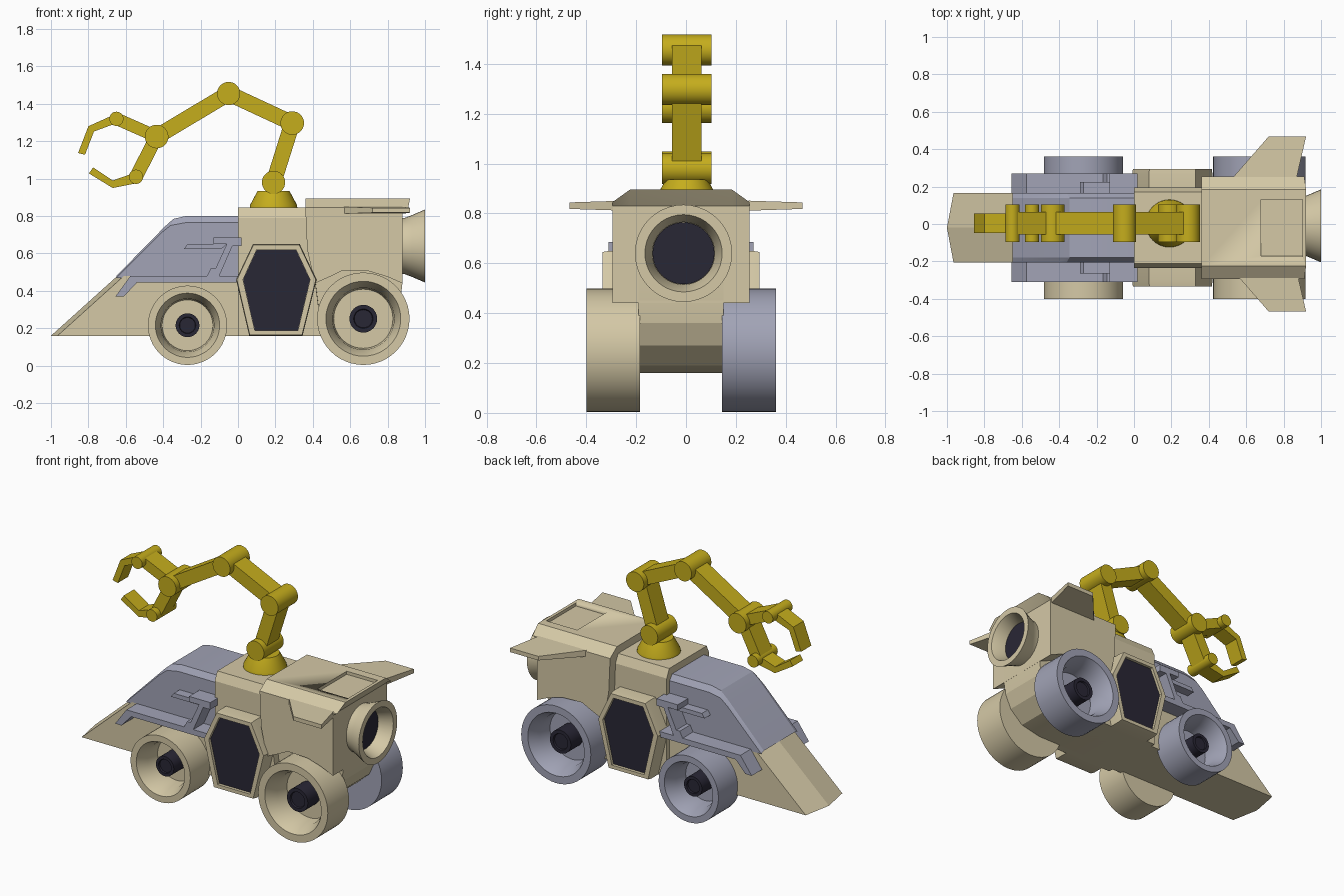
import bpy, bmesh, math
from mathutils import Vector

if "Cube" in bpy.data.objects:
    bpy.data.objects.remove(bpy.data.objects["Cube"])

CY = -0.02  # centre line of the hull


def material(name, rgb):
    m = bpy.data.materials.new(name)
    m.diffuse_color = (*rgb, 1)
    m.use_nodes = True
    m.node_tree.nodes["Principled BSDF"].inputs["Base Color"].default_value = m.diffuse_color
    return m


TAN = material("tan", (0.66, 0.58, 0.38))
BLUE = material("blue_grey", (0.36, 0.37, 0.47))
DARK = material("dark", (0.022, 0.02, 0.036))
YELLOW = material("yellow", (0.56, 0.42, 0.012))


def loft(name, rings, mat, angle=25):
    """Skin equal-length rings of points and cap both ends."""
    bm = bmesh.new()
    vs = [[bm.verts.new(p) for p in r] for r in rings]
    n = len(vs[0])
    for a, b in zip(vs, vs[1:]):
        for i in range(n):
            j = (i + 1) % n
            bm.faces.new((a[i], a[j], b[j], b[i]))
    bm.faces.new(vs[0])
    bm.faces.new(vs[-1])
    bmesh.ops.recalc_face_normals(bm, faces=bm.faces)
    for f in bm.faces:
        f.smooth = True
    me = bpy.data.meshes.new(name)
    bm.to_mesh(me)
    bm.free()
    me.set_sharp_from_angle(angle=math.radians(angle))
    me.materials.append(mat)
    ob = bpy.data.objects.new(name, me)
    bpy.context.collection.objects.link(ob)
    return ob


def prism(name, prof, y0, y1, mat):
    return loft(name, [[(x, y, z) for x, z in prof] for y in (y0, y1)], mat, 15)


def hull(name, outer, inner, w_out, w_in, mat):
    """Side profile across the width, with a narrower, taller middle."""
    rings = [[(x, CY + w, z) for x, z in p] for w, p in
             ((-w_out, outer), (-w_in, inner), (w_in, inner), (w_out, outer))]
    return loft(name, rings, mat, 15)


def lathe(name, prof, origin, axis, mat, n=40):
    """Revolve (radius, distance) pairs about an axis."""
    ax = Vector(axis)
    u = ax.orthogonal().normalized()
    v = ax.cross(u)
    o = Vector(origin)
    rings = [[o + ax * t + r * (u * math.cos(a) + v * math.sin(a))
              for a in (2 * math.pi * i / n for i in range(n))] for r, t in prof]
    return loft(name, rings, mat, 30)


# Nose wedge with a pointed leading edge
def nose_ring(y, dx):
    p = [(-1 + dx, 0.16), (-0.645 + dx, 0.48), (0.02, 0.48), (0.04, 0.16)]
    return [(x, y, z) for x, z in p]


loft("nose", [nose_ring(CY - 0.185, 0.035), nose_ring(CY, 0), nose_ring(CY + 0.185, 0.035)], TAN, 3)

# Hood
hull("hood",
     [(-0.65, 0.47), (-0.41, 0.71), (-0.36, 0.75), (-0.28, 0.765), (0.02, 0.765), (0.02, 0.44)],
     [(-0.65, 0.48), (-0.39, 0.745), (-0.345, 0.785), (-0.28, 0.80), (0.02, 0.80), (0.02, 0.44)],
     0.185, 0.16, BLUE)

# Cabin
hull("cabin",
     [(0, 0.16), (0, 0.79), (0.37, 0.79), (0.45, 0.16)],
     [(0, 0.16), (0, 0.845), (0.365, 0.845), (0.45, 0.16)], 0.215, 0.19, TAN)

# Lower hull between the wheels
prism("lower_hull", [(0.04, 0.16), (0.6, 0.16), (0.74, 0.19), (0.83, 0.27), (0.87, 0.36),
                     (0.88, 0.45), (0.88, 0.6), (0.04, 0.6)], CY - 0.17, CY + 0.17, TAN)

# Rear body with wheel arch
arch = [(0.88, 0.44), (0.8, 0.475), (0.7, 0.505), (0.56, 0.51), (0.49, 0.475), (0.41, 0.44)]
rear = hull("rear_body",
            [(0.37, 0.62), (0.36, 0.845), (0.91, 0.845), (0.88, 0.83)] + arch,
            [(0.37, 0.62), (0.36, 0.895), (0.92, 0.895), (0.88, 0.83)] + arch,
            0.275, 0.205, TAN)
# Recessed roof hatch
cutter = prism("hatch_cutter", [(0.68, 0.875), (0.9, 0.875), (0.9, 1), (0.68, 1)],
               CY - 0.15, CY + 0.15, TAN)
cutter.hide_render = True
mod = rear.modifiers.new("hatch", 'BOOLEAN')
mod.operation = 'DIFFERENCE'
mod.solver = 'EXACT'
mod.object = cutter
bpy.context.view_layer.objects.active = rear
bpy.ops.object.modifier_apply(modifier="hatch")
bpy.data.objects.remove(cutter)

# Rear thruster
lathe("thruster", [(0.15, -0.04), (0.15, 0.01), (0.165, 0.05), (0.195, 0.12), (0.155, 0.12),
                   (0.125, 0.04), (0.125, 0.02)], (0.88, -0.01, 0.64), (1, 0, 0), TAN)
lathe("thruster_core", [(0.124, 0), (0.124, 0.035)], (0.88, -0.01, 0.64), (1, 0, 0), DARK)


def scaled(prof, k, c):
    return [(c[0] + (x - c[0]) * k, c[1] + (z - c[1]) * k) for x, z in prof]


frame = [(0.08, 0.65), (0.33, 0.65), (0.42, 0.46), (0.345, 0.16), (0.06, 0.16), (-0.01, 0.46)]
pane = [(0.10, 0.62), (0.31, 0.62), (0.385, 0.46), (0.32, 0.188), (0.09, 0.188), (0.027, 0.46)]
trim = {  # side trim strips: profile, half-width reached
    "ledge": ([(-0.655, 0.37), (-0.61, 0.37), (-0.54, 0.445), (0.02, 0.445), (0.02, 0.48),
               (-0.575, 0.48)], 0.29),
    "brace": ([(-0.165, 0.48), (-0.145, 0.52), (-0.12, 0.52), (-0.06, 0.65), (-0.13, 0.65),
               (-0.13, 0.685), (0.02, 0.685), (0.02, 0.64), (-0.03, 0.64), (-0.1, 0.48)], 0.29),
    "bar": ([(-0.29, 0.623), (-0.09, 0.623), (-0.06, 0.65), (-0.27, 0.65)], 0.245)}

for s, side in ((-1, "left"), (1, "right")):
    # Hexagonal doors
    c = (0.205, 0.42)
    steps = [(frame, 0.19), (frame, 0.285), (scaled(frame, 0.98, c), 0.315), (pane, 0.315), (pane, 0.29)]
    loft(f"door_frame_{side}", [[(x, CY + s * w, z) for x, z in p] for p, w in steps], TAN, 10)
    prism(f"door_pane_{side}", scaled(pane, 0.998, c), CY + s * 0.25, CY + s * 0.297, DARK)
    # Hood trim
    for name, (prof, w) in trim.items():
        prism(f"hood_{name}_{side}", prof, CY + s * 0.15, CY + s * w, BLUE)
    # Tail fins
    plan = [(0.53, 0.25), (0.72, 0.468), (0.92, 0.468), (0.87, 0.25)]
    loft(f"fin_{side}", [[(x, s * y, z + d * (0.02 if y < 0.3 else 0.013)) for x, y in plan]
                         for z, d in ((0.831, -1), (0.831, 1))], TAN, 10)
    # Wheels, hubs
    for end, x, R in (("front", -0.27, 0.212), ("rear", 0.67, 0.247)):
        o = (x, CY + s * 0.165, R + 0.004)
        mat = TAN if s < 0 else BLUE
        lathe(f"{end}_wheel_{side}", [(R, 0), (R, 0.215), (R * 0.81, 0.215), (R * 0.79, 0.205),
                                      (R * 0.67, 0.14), (R * 0.64, 0.05)], o, (0, s, 0), mat, 48)
        h = R * 0.3
        lathe(f"{end}_hub_{side}", [(h, 0.02), (h, 0.17), (h * 0.7, 0.17), (h * 0.65, 0.16)],
              o, (0, s, 0), DARK, 32)

# Arm base
AY = 0.003
lathe("arm_base", [(0.128, 0), (0.125, 0.02), (0.085, 0.095)], (0.19, AY, 0.84), (0, 0, 1), YELLOW)

# Arm joints and links
joints = [(0.19, 0.98, 0.062), (0.29, 1.297, 0.063), (-0.05, 1.455, 0.062), (-0.435, 1.225, 0.063),
          (-0.65, 1.32, 0.038), (-0.545, 1.01, 0.038)]
for i, (x, z, r) in enumerate(joints):
    lathe(f"arm_joint_{i}", [(r, -0.1), (r, 0.1)], (x, AY, z), (0, 1, 0), YELLOW, 32)
for a, b, t in ((0, 1, 0.042), (1, 2, 0.042), (2, 3, 0.042), (3, 4, 0.033), (3, 5, 0.036)):
    p, q = Vector(joints[a][:2]), Vector(joints[b][:2])
    n = (q - p).normalized().orthogonal() * t
    prism(f"arm_link_{a}_{b}", [p + n, q + n, q - n, p - n], AY - 0.06, AY + 0.06, YELLOW)

# Claw fingers
claws = {"upper": [(-0.65, 1.348), (-0.80, 1.28), (-0.855, 1.137), (-0.818, 1.128), (-0.77, 1.252), (-0.64, 1.30)],
         "lower": [(-0.55, 1.032), (-0.67, 0.99), (-0.775, 1.06), (-0.797, 1.028), (-0.67, 0.95), (-0.545, 0.975)]}
for name, prof in claws.items():
    prism(f"claw_{name}", prof, AY - 0.052, AY + 0.052, YELLOW)
